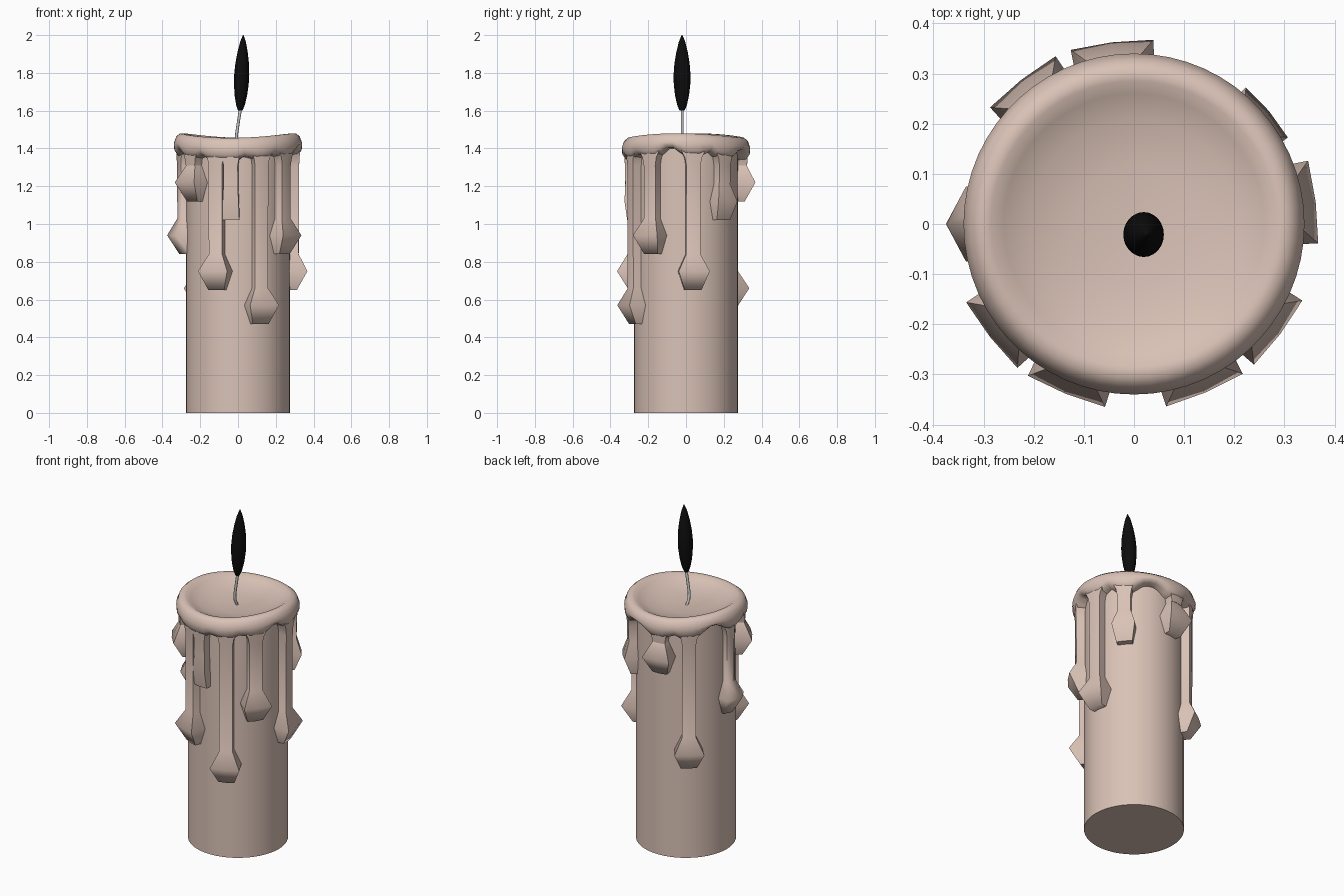
import bpy, bmesh, math
from mathutils import Vector

if "Cube" in bpy.data.objects:
    bpy.data.objects.remove(bpy.data.objects["Cube"])


def material(name, rgb):
    m = bpy.data.materials.new(name)
    m.diffuse_color = (*rgb, 1)
    m.use_nodes = True
    m.node_tree.nodes["Principled BSDF"].inputs["Base Color"].default_value = m.diffuse_color
    return m


WAX = material("wax", (0.70, 0.54, 0.47))
BLACK = material("black", (0.004, 0.004, 0.004))


def finish(bm, name, mat=None, angle=60):
    bmesh.ops.recalc_face_normals(bm, faces=bm.faces)
    me = bpy.data.meshes.new(name)
    bm.to_mesh(me)
    bm.free()
    ob = bpy.data.objects.new(name, me)
    bpy.context.collection.objects.link(ob)
    if mat:
        me.materials.append(mat)
    bpy.ops.object.select_all(action='DESELECT')
    bpy.context.view_layer.objects.active = ob
    ob.select_set(True)
    bpy.ops.object.shade_smooth_by_angle(angle=math.radians(angle))
    return ob


def loft(rings, cap_start=True, cap_end=True):
    """Skin a list of closed rings with equal point counts."""
    bm = bmesh.new()
    vs = [[bm.verts.new(p) for p in r] for r in rings]
    n = len(vs[0])
    for a, b in zip(vs, vs[1:]):
        for i in range(n):
            j = (i + 1) % n
            bm.faces.new((a[i], a[j], b[j], b[i]))
    if cap_start:
        bm.faces.new(vs[0])
    if cap_end:
        bm.faces.new(vs[-1])
    return bm


def circle(r, z, n, cx=0, cy=0, sy=1):
    return [(cx + r * math.cos(2 * math.pi * i / n),
             cy + sy * r * math.sin(2 * math.pi * i / n), z) for i in range(n)]


# Drips: angle, bottom height, bulge radius, bulge half width, pointed
DRIPS = [(-112, 0.65, 0.362, 0.083, False), (-67, 0.47, 0.362, 0.083, False),
         (-37, 0.84, 0.362, 0.080, False), (7, 0.65, 0.362, 0.083, False),
         (40, 1.02, 0.348, 0.065, False), (97, 1.12, 0.362, 0.083, False),
         (128, 0.56, 0.362, 0.083, False), (180, 0.84, 0.375, 0.075, True),
         (-142, 1.12, 0.362, 0.083, False), (-97, 1.02, 0.325, 0.042, False)]

# Candle body
finish(loft([circle(0.275, 0, 48), circle(0.275, 1.405, 48)]), "candle_body", WAX)

# Melted rim and shallow wax pool, with the underside arching up between drips
PROFILE = [(0.02, 1.41), (0.12, 1.415), (0.21, 1.43), (0.26, 1.452), (0.285, 1.467),
           (0.307, 1.468), (0.327, 1.452), (0.340, 1.415), (0.337, 1.38), (0.318, 1.352),
           (0.265, 1.345)]
N = 60
rings = []
for k, (r, z) in enumerate(PROFILE):
    ring = []
    for i in range(N):
        a = 2 * math.pi * i / N
        deg = math.degrees(a)
        gap = min(abs((deg - d[0] + 180) % 360 - 180) for d in DRIPS)
        t = min(max((gap - 8) / 14, 0), 1)
        lift = 0.012 * math.cos(2 * a + 0.3) * min(1, r / 0.28) ** 2
        lift += t * {7: 0.01, 8: 0.035, 9: 0.05, 10: 0.055}.get(k, 0)
        ring.append((r * math.cos(a), r * math.sin(a), z + lift))
    rings.append(ring)
finish(loft(rings, True, False), "melted_rim", WAX, 70)

# Wax drips: thin runs ending in a faceted bulge
for n, (deg, low, reach, half, pointed) in enumerate(DRIPS, 1):
    a = math.radians(deg)
    out = Vector((math.cos(a), math.sin(a), 0))
    side = Vector((-math.sin(a), math.cos(a), 0))
    neck = min(half, 0.038)
    stations = [(1.41, 0.075, 0.325), (1.35, 0.045, 0.325), (1.31, neck, 0.323),
                (low + 0.19, neck, 0.321), (low + 0.10, half, reach),
                (low, 0.045, 0.31)]
    rings = []
    for z, w, r in stations:
        mid = r if pointed else r + 0.003
        corner = r - 0.04 * (w / 0.075) if pointed else r - 0.002
        pts = [(0.25, -w * 0.9), (corner, -w), (mid, 0), (corner, w), (0.25, w * 0.9)]
        rings.append([out * d + side * s + Vector((0, 0, z)) for d, s in pts])
    finish(loft(rings), f"wax_drip_{n}", WAX, 65)

# Bent wick
path = [(-0.004, 0.0, 1.405), (-0.009, -0.015, 1.44), (-0.007, -0.02, 1.48),
        (0.002, -0.02, 1.54), (0.013, -0.02, 1.61)]
finish(loft([circle(0.008, z, 10, x, y) for x, y, z in path]), "wick")

# Leaning flame
FLAME = [(0.012, 1.60), (0.023, 1.63), (0.033, 1.68), (0.039, 1.74), (0.040, 1.79),
         (0.036, 1.85), (0.027, 1.91), (0.015, 1.965), (0.002, 2.0)]
finish(loft([circle(r, z, 24, 0.012 + (z - 1.6) * 0.04, -0.021, 1.12) for r, z in FLAME]),
       "flame", BLACK)
